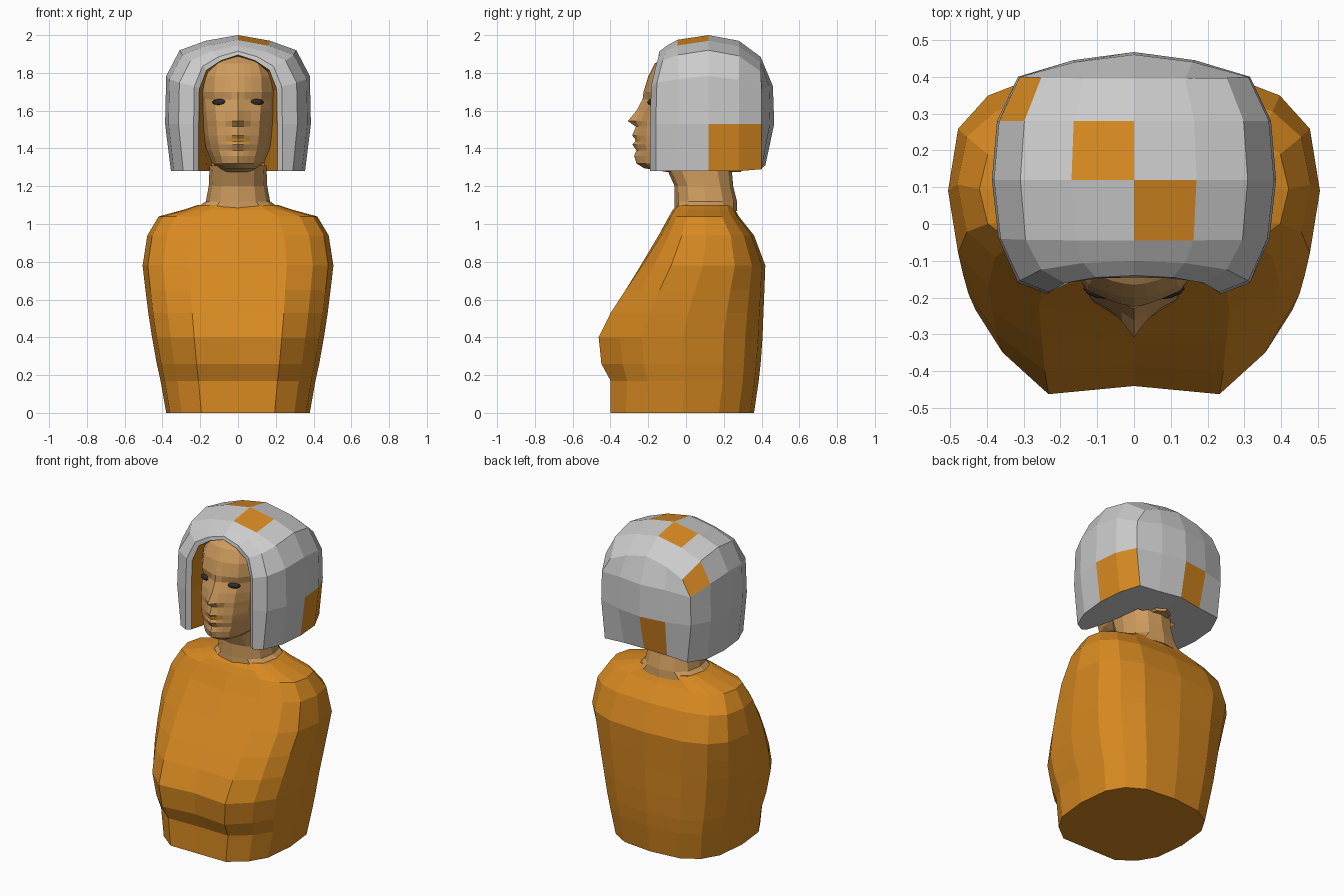
import bpy, bmesh, math
from mathutils import Vector

if "Cube" in bpy.data.objects:
    bpy.data.objects.remove(bpy.data.objects["Cube"])


def material(name, rgb):
    m = bpy.data.materials.new(name)
    m.diffuse_color = (*rgb, 1)
    m.use_nodes = True
    m.node_tree.nodes["Principled BSDF"].inputs["Base Color"].default_value = m.diffuse_color
    return m


orange = material("orange", (0.68, 0.25, 0.015))
skin = material("skin", (0.62, 0.33, 0.11))
dark = material("dark", (0.03, 0.025, 0.02))
grey = material("grey", (0.62, 0.62, 0.62))


def build(name, polys, mats, spots=()):
    """Make a mesh from right-half polygons (points, material), mirrored in x."""
    bm = bmesh.new()
    for pts, mat in polys:
        for s in (1, -1):
            f = bm.faces.new([bm.verts.new((s * x, y, z)) for x, y, z in pts][::s])
            f.material_index = mat
    bmesh.ops.remove_doubles(bm, verts=bm.verts[:], dist=0.0005)
    bmesh.ops.recalc_face_normals(bm, faces=bm.faces[:])
    for p in spots:
        min(bm.faces, key=lambda f: (f.calc_center_median() - Vector(p)).length).material_index = 1
    me = bpy.data.meshes.new(name)
    bm.to_mesh(me)
    bm.free()
    for m in mats:
        me.materials.append(m)
    ob = bpy.data.objects.new(name, me)
    bpy.context.collection.objects.link(ob)
    return ob


def strip(a, b, mat=0):
    return [((a[i], a[i + 1], b[i + 1], b[i]), mat) for i in range(len(a) - 1)]


def skinned(rows):
    """Loft half rings and cap both ends."""
    polys = [(rows[0], 0), (rows[-1], 0)]
    for a, b in zip(rows, rows[1:]):
        polys += strip(a, b)
    return polys


def ring(z, w, front, back, e=1.0, n=8, bump=0.0):
    """Right half of a squarish oval ring; bump pushes the bust point forward."""
    pts = []
    for i in range(n + 1):
        a = math.pi * i / n
        s, c = abs(math.sin(a)) ** e, math.copysign(abs(math.cos(a)) ** e, math.cos(a))
        x = 0 if i in (0, n) else w * s
        y = (front + back) / 2 - (back - front) / 2 * c - (bump if i == 1 else 0)
        pts.append((x, y, z))
    return pts


# Torso: z, half width, front, back, bust bump
torso = [(0, .38, -.40, .36, .02), (.17, .41, -.395, .385, .025),
         (.26, .43, -.425, .395, .045), (.40, .455, -.44, .405, .045),
         (.53, .475, -.385, .41, .035), (.65, .49, -.32, .415, .02),
         (.78, .505, -.24, .42, .01), (.94, .48, -.145, .36, 0),
         (1.04, .42, -.09, .28, 0), (1.075, .29, -.07, .26, 0), (1.10, .215, -.045, .25, 0)]
build("torso", skinned([ring(z, w, f, b, .7, 8, u) for z, w, f, b, u in torso]), [orange])

# Neck
neck = [(1.07, .24, -.06, .27), (1.12, .17, -.06, .27), (1.2, .155, -.06, .25), (1.31, .15, -.11, .24)]
build("neck", skinned([ring(*r, .85, 6) for r in neck]), [skin])

# Head: z, half width, front y on the centre line, front y of the cheek
face = [(1.275, .08, -.10, -.10), (1.295, .105, -.22, -.215), (1.32, .135, -.262, -.25),
        (1.36, .152, -.275, -.252), (1.39, .165, -.262, -.245), (1.42, .172, -.284, -.252),
        (1.437, .177, -.268, -.25), (1.452, .18, -.27, -.25), (1.468, .183, -.285, -.25),
        (1.515, .188, -.265, -.243), (1.545, .192, -.308, -.242), (1.60, .198, -.262, -.228),
        (1.66, .205, -.23, -.203), (1.70, .21, -.225, -.213), (1.78, .205, -.20, -.195),
        (1.85, .175, -.165, -.16), (1.89, .13, -.10, -.10), (1.91, .05, .03, .03)]


def face_row(z, w, centre, cheek):
    pts = [(0, centre, z)]
    side = max(0, cheek + .05)
    for fx, fy in ((.17, 0), (.35, .04), (.6, .15), (.85, .5), (1, 1)):
        y = cheek + (side - cheek) * fy
        if fx == .17:
            y += (centre - cheek) * .35
        pts.append((w * fx, y, z))
    return pts + [(w, .14, z), (w * .6, .26, z), (0, .29, z)]


polys = skinned([face_row(*r) for r in face])
# Mouth: two quads each side in the narrow row between the lips
polys = [(p, 1 if all(1.43 < q[2] < 1.46 and q[0] < .08 for q in p) else m) for p, m in polys]
build("head", polys, [skin, orange])

# Eyes
for side, name in ((-1, "eye_left"), (1, "eye_right")):
    bpy.ops.mesh.primitive_uv_sphere_add(segments=10, ring_count=6, radius=1,
                                         location=(side * .098, -.183, 1.645),
                                         rotation=(0, 0, side * .3))
    eye = bpy.context.object
    eye.name = name
    eye.scale = (.042, .018, .017)
    eye.data.materials.append(dark)


# Hair: hoops running over the head from bottom edge to crown
def hoop(w, y, top, ytop, base=1.28, taper=.92):
    corner = top - .08
    xs = (taper, 1, .985, .8, .44, 0)
    zs = (base, 1.53, 1.53 + (corner - 1.53) * .65, corner, top - .03, top)
    return [(w * fx, y + (ytop - y) * t, z) for fx, z, t in zip(xs, zs, (0, 0, .1, .6, .9, 1))]


lining = [hoop(.15, .20, 1.82, .20), hoop(.18, -.02, 1.87, 0), hoop(.208, -.17, 1.895, -.145, taper=1)]
outer = [lining[-1], hoop(.235, -.19, 1.915, -.14, taper=1), hoop(.315, -.16, 1.945, -.10),
         hoop(.368, -.04, 1.975, -.045), hoop(.386, .12, 2.0, .12),
         hoop(.372, .28, 1.97, .28), hoop(.315, .40, 1.885, .395, 1.29)]
polys = []
for a, b in zip(outer, outer[1:]):
    polys += strip(a, b)
for a, b in zip(lining, lining[1:]):
    polys += strip(a, b, 1)

# Back panel continues the crown columns down to the nape
last = outer[-1]
back = [[last[0], (.15, .405, 1.30), (0, .42, 1.31)],
        [last[1], (.165, .445, 1.53), (0, .467, 1.53)],
        [last[2], (.16, .44, 1.73), (0, .46, 1.73)], last[3:]]
for a, b in zip(back, back[1:]):
    polys += strip(a, b)
# Underside and the hidden end of the lining
polys.append(([h[0] for h in outer] + back[0][1:] + [(0, .20, 1.28)] + [h[0] for h in lining[:2]], 0))
polys.append((lining[0] + [(0, .20, 1.28)], 1))
# Coloured patches on the outside
patches = [(-.08, .20, 1.98), (.08, .04, 1.98), (-.32, .31, 1.83),
           (.37, .20, 1.40), (.34, .34, 1.40), (-.08, .44, 1.42)]
build("hair", polys, [grey, orange], patches)
